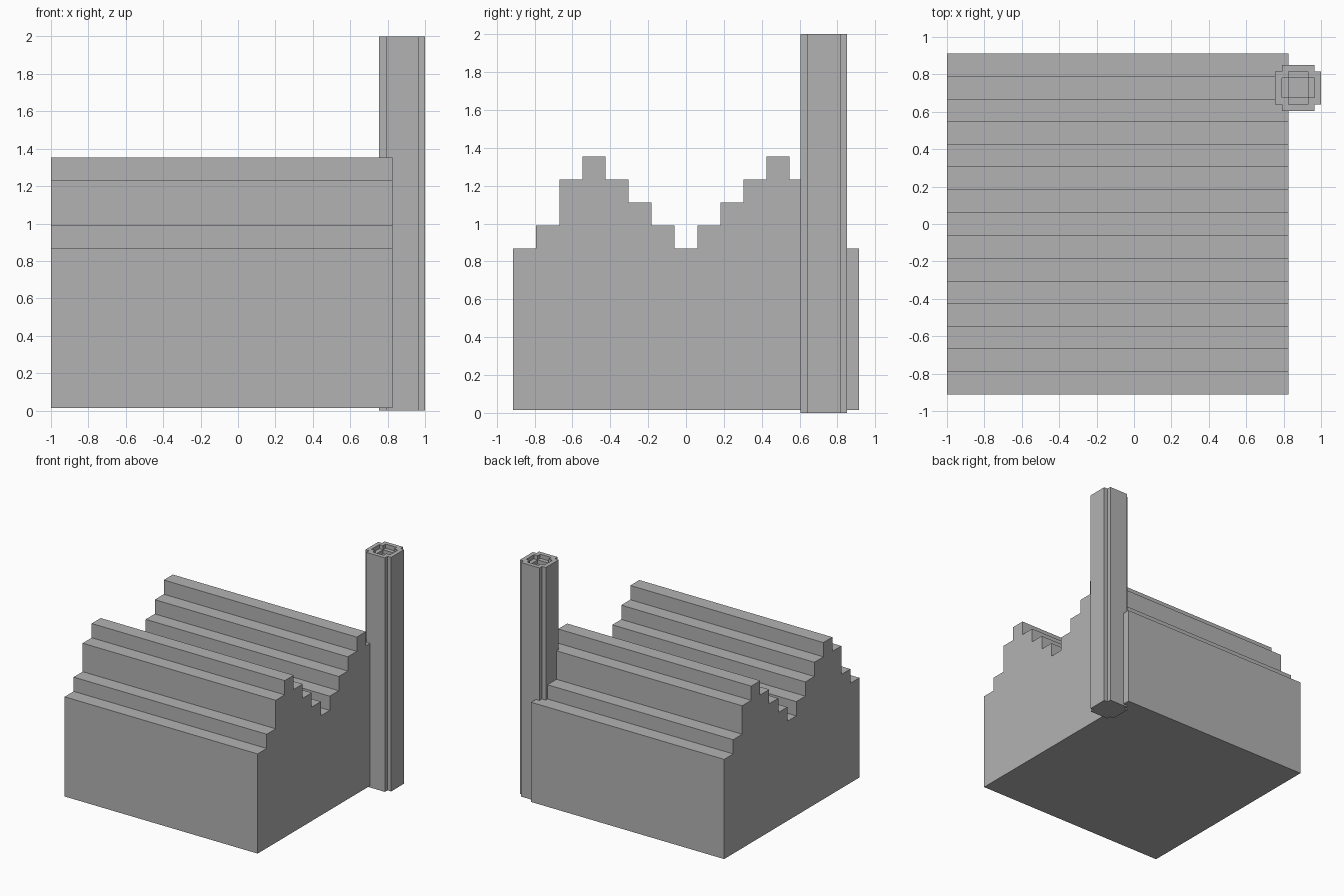
import bpy, bmesh

cube = bpy.data.objects.get("Cube")
if cube:
    bpy.data.objects.remove(cube, do_unlink=True)

grey = bpy.data.materials.new("plain grey")
grey.use_nodes = True
color = (0.45, 0.45, 0.45, 1)
grey.diffuse_color = color
grey.node_tree.nodes["Principled BSDF"].inputs["Base Color"].default_value = color


def prism(name, points, direction):
    """Close a flat outline and extrude it into a solid."""
    bm = bmesh.new()
    face = bm.faces.new([bm.verts.new(p) for p in points])
    out = bmesh.ops.extrude_face_region(bm, geom=[face])
    verts = [g for g in out["geom"] if isinstance(g, bmesh.types.BMVert)]
    bmesh.ops.translate(bm, verts=verts, vec=direction)
    bmesh.ops.recalc_face_normals(bm, faces=bm.faces)
    mesh = bpy.data.meshes.new(name)
    bm.to_mesh(mesh)
    bm.free()
    mesh.materials.append(grey)
    obj = bpy.data.objects.new(name, mesh)
    bpy.context.collection.objects.link(obj)
    return obj


# House block with two stepped roof ridges: one height per strip, front to middle
BASE, STEP = 0.015, 0.1217
half = [7, 8, 10, 11, 10, 9, 8]
levels = half + [7] + half[::-1]
depth = STEP * len(levels) / 2
outline = [(-depth, BASE)]
for i, level in enumerate(levels):
    z = BASE + STEP * level
    outline += [(-depth + i * STEP, z), (-depth + (i + 1) * STEP, z)]
outline.append((depth, BASE))
prism("house", [(-1, y, z) for y, z in outline], (1.825, 0, 0))

# Chimney: a notched square shaft with a stepped recess in its top
UNIT = 0.035
CX, CY = 0.8775, 0.7275


def cross(a, b, z):
    """Plus-shaped outline with outer half-size a and arm half-width b."""
    pts = []
    quarter = [(a, -b), (a, b), (b, b)]
    for _ in range(4):
        pts += quarter
        quarter = [(-y, x) for x, y in quarter]
    return [(CX + x, CY + y, z) for x, y in pts]


def square(a, z):
    return [(CX + x * a, CY + y * a, z) for x, y in ((1, -1), (1, 1), (-1, 1), (-1, -1))]


chimney = prism("chimney", cross(3.5 * UNIT, 2.5 * UNIT, 0), (0, 0, 2))
cutters = [
    prism("recess_cutter", cross(2.5 * UNIT, 1.5 * UNIT, 2 - UNIT), (0, 0, 0.2)),
    prism("flue_cutter", square(1.5 * UNIT, 2 - 2 * UNIT), (0, 0, 0.3)),
]
bpy.context.view_layer.objects.active = chimney
for cutter in cutters:
    cutter.hide_render = True
    mod = chimney.modifiers.new(cutter.name, "BOOLEAN")
    mod.operation = "DIFFERENCE"
    mod.solver = "EXACT"
    mod.object = cutter
    bpy.ops.object.modifier_apply(modifier=mod.name)
for cutter in cutters:
    bpy.data.objects.remove(cutter, do_unlink=True)
